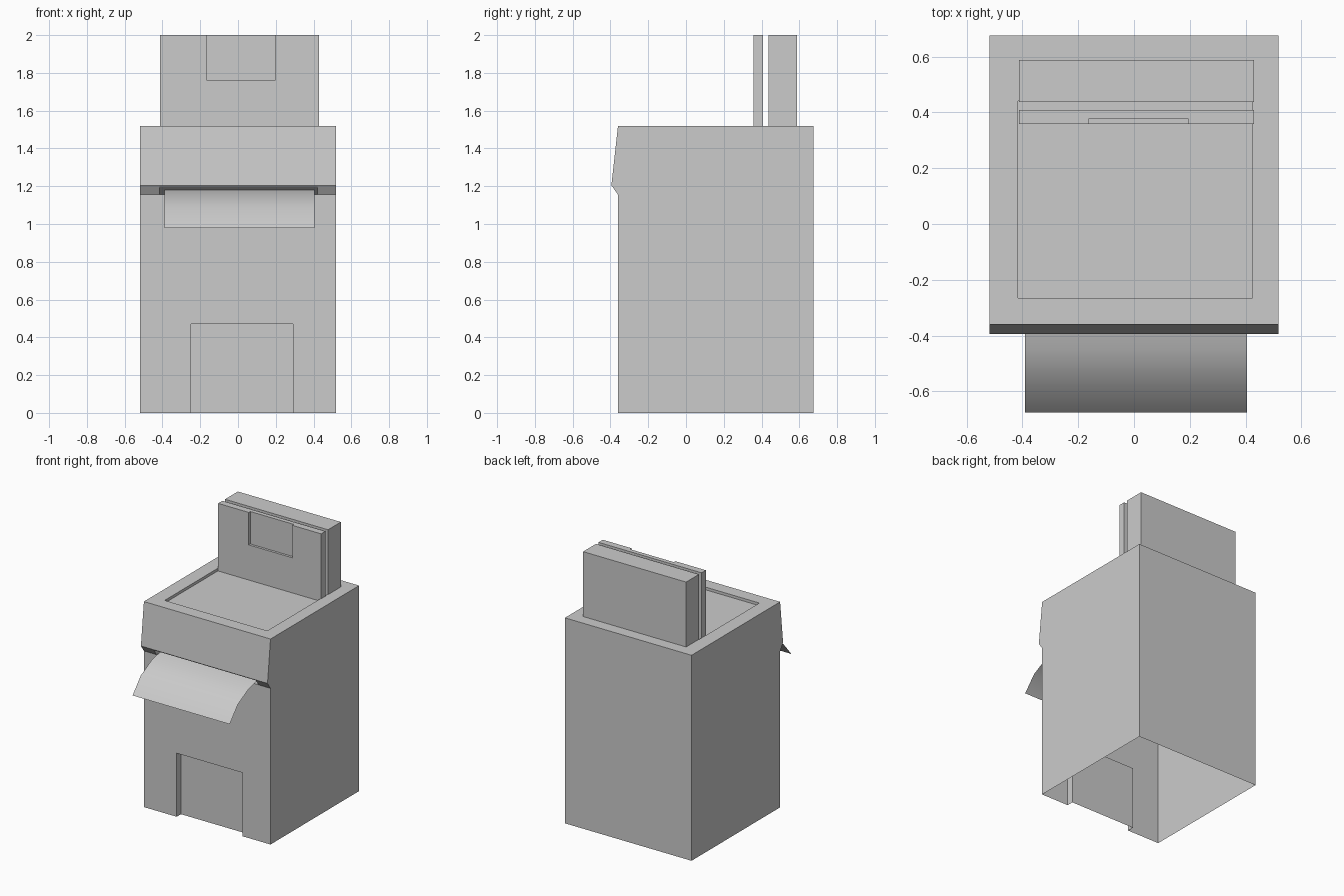
import bpy, bmesh

if "Cube" in bpy.data.objects:
    bpy.data.objects.remove(bpy.data.objects["Cube"])


def prism(name, profile, x0, x1, helper=False):
    """Extrude a closed (y, z) profile along x into a solid."""
    bm = bmesh.new()
    face = bm.faces.new([bm.verts.new((x0, y, z)) for y, z in profile])
    ext = bmesh.ops.extrude_face_region(bm, geom=[face])
    moved = [v for v in ext["geom"] if isinstance(v, bmesh.types.BMVert)]
    bmesh.ops.translate(bm, vec=(x1 - x0, 0, 0), verts=moved)
    bmesh.ops.recalc_face_normals(bm, faces=bm.faces)
    return to_object(name, bm, helper)


def to_object(name, bm, helper=False):
    mesh = bpy.data.meshes.new(name)
    bm.to_mesh(mesh)
    bm.free()
    obj = bpy.data.objects.new(name, mesh)
    bpy.context.collection.objects.link(obj)
    obj.hide_render = helper
    return obj


def box(name, x0, x1, y0, y1, z0, z1, helper=False):
    return prism(name, [(y0, z0), (y1, z0), (y1, z1), (y0, z1)], x0, x1, helper)


def carve(obj, cutters):
    """Subtract cutters, bake the result and remove the cutters."""
    for c in cutters:
        mod = obj.modifiers.new("cut", "BOOLEAN")
        mod.operation, mod.solver, mod.object = "DIFFERENCE", "EXACT", c
    deps = bpy.context.evaluated_depsgraph_get()
    baked = bpy.data.meshes.new_from_object(obj.evaluated_get(deps))
    obj.modifiers.clear()
    obj.data = baked
    for c in cutters:
        bpy.data.objects.remove(c)


# Cabinet with an overhanging front brow
cabinet = prism("cabinet", [(-0.36, 0), (0.675, 0), (0.675, 1.52),
                            (-0.36, 1.52), (-0.395, 1.205), (-0.36, 1.155)],
                -0.518, 0.518)
carve(cabinet, [
    # front door recess
    box("door_cutter", -0.25, 0.29, -0.5, -0.31, -0.1, 0.47, True),
    # sunken tray on top
    box("tray_cutter", -0.415, 0.425, -0.265, 0.44, 1.50, 1.6, True),
    # paper slot under the brow
    prism("slot_cutter", [(-0.40, 1.204), (-0.42, 1.155), (-0.30, 1.155)],
          -0.415, 0.42, True),
])

# The cabinet is open underneath
bm = bmesh.new()
bm.from_mesh(cabinet.data)
floor = [f for f in bm.faces if all(abs(v.co.z) < 1e-4 for v in f.verts)]
bmesh.ops.delete(bm, geom=floor, context="FACES")
bm.to_mesh(cabinet.data)
bm.free()

# Upright panels at the rear, the front one with a notch at the top
front_panel = box("front_panel", -0.413, 0.43, 0.358, 0.408, 1.50, 2.0)
carve(front_panel, [box("notch_cutter", -0.163, 0.195, 0.3, 0.376, 1.76, 2.1, True)])
box("rear_panel", -0.413, 0.43, 0.438, 0.588, 1.51, 2.0)

# Curved thin sheet hanging out of the slot
bm = bmesh.new()
path = [(-0.33, 1.183), (-0.45, 1.158), (-0.58, 1.09), (-0.675, 0.98)]
rows = [[bm.verts.new((x, y, z)) for x in (-0.39, 0.405)] for y, z in path]
for a, b in zip(rows, rows[1:]):
    bm.faces.new((b[0], b[1], a[1], a[0])).smooth = True
to_object("paper_sheet", bm)
